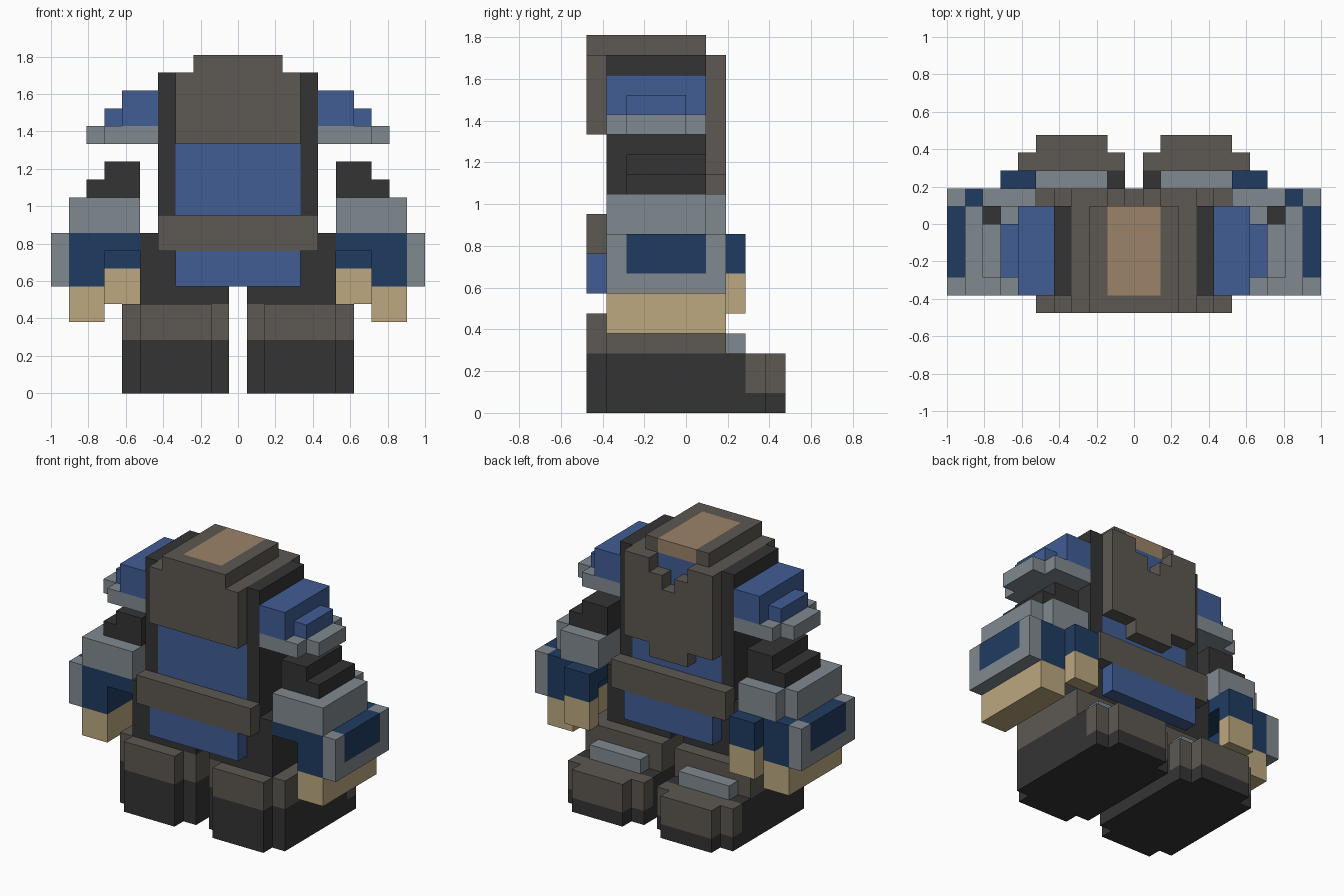
import bpy, bmesh
from mathutils import Matrix, Vector

cube = bpy.data.objects.get("Cube")
if cube:
    bpy.data.objects.remove(cube, do_unlink=True)

U = 2 / 21  # size of one block


def linear(c):
    c /= 255
    return c / 12.92 if c <= 0.04045 else ((c + 0.055) / 1.055) ** 2.4


def material(name, r, g, b):
    m = bpy.data.materials.new(name)
    m.use_nodes = True
    col = (linear(r), linear(g), linear(b), 1)
    m.diffuse_color = col
    m.node_tree.nodes["Principled BSDF"].inputs["Base Color"].default_value = col
    return m


brown = material("dark brown grey", 93, 88, 82)
black = material("charcoal", 52, 52, 52)
blue = material("cloth blue", 65, 93, 148)
navy = material("navy blue", 31, 60, 97)
grey = material("steel grey", 129, 138, 144)
tan = material("sand tan", 188, 168, 128)
skin = material("skin tan", 156, 131, 105)


def part(name, mat, *boxes, mirror=False):
    """Boxes are (x0, x1, y0, y1, z0, z1) in blocks."""
    bm = bmesh.new()
    for x0, x1, y0, y1, z0, z1 in boxes:
        centre = Vector((x0 + x1, y0 + y1, z0 + z1)) * U / 2
        size = Vector((x1 - x0, y1 - y0, z1 - z0)) * U
        bmesh.ops.create_cube(bm, size=1, matrix=Matrix.LocRotScale(centre, None, size))
    me = bpy.data.meshes.new(name)
    bm.to_mesh(me)
    bm.free()
    me.materials.append(mat)
    ob = bpy.data.objects.new(name, me)
    bpy.context.collection.objects.link(ob)
    if mirror:
        mod = ob.modifiers.new("Mirror", "MIRROR")
        mod.use_axis = (True, False, False)
        mod.use_mirror_merge = False
    return ob


# Torso: blue core between black sides
part("torso_core", blue, (-3.5, 3.5, -4, 1, 6, 17), (-2.5, 2.5, -4, 1, 17, 18))
part("torso_side", black, (3.5, 4.5, -4, 1, 6, 18), mirror=True)
part("hip", black, (0.5, 5.5, -4, 1, 5, 6), (4.5, 5.5, -4, 1, 6, 9), mirror=True)
part("belt", brown, (-4.5, 4.5, -5, -4, 8, 10), (-4.5, 4.5, 1, 2, 8, 10))
part("tunic_skirt", blue, (-3.5, 3.5, -5, -4, 6, 8), (-3.5, 3.5, 1, 2, 6, 8))

# Head: hair plate on one side, beard plate with a stepped notch on the other
part("hair_plate", brown, (-3.5, 3.5, -5, -4, 14, 18))
part("hair_edge", brown, (2.5, 3.5, -4, 1, 17, 18), mirror=True)
part("hair_top", brown, (1.5, 2.5, -5, 1, 18, 19), mirror=True)
part("hair_top_rim", brown, (-1.5, 1.5, -5, -4, 18, 19))
part("bald_crown", skin, (-1.5, 1.5, -4, 1, 18, 19))
part("beard_plate", brown, (-3.5, 3.5, 1, 2, 12, 16), (-1.5, 1.5, 1, 2, 11, 12))
part("beard_upper", brown, (0.5, 3.5, 1, 2, 16, 17), (1.5, 3.5, 1, 2, 17, 18),
     mirror=True)

# Shoulder pads
part("shoulder_pad", blue, (4.5, 6.5, -4, 1, 15, 17), (6.5, 7.5, -3, 0, 15, 16),
     mirror=True)
part("shoulder_rim", grey, (4.5, 7.5, -4, 1, 14, 15), (7.5, 8.5, -3, 0, 14, 15),
     mirror=True)

# Arms
part("upper_arm", black, (5.5, 7.5, -3, 1, 11, 13), (7.5, 8.5, -3, 1, 11, 12),
     mirror=True)
part("bracer", grey, (5.5, 9.5, -4, 1, 9, 11), (5.5, 8.5, 1, 2, 9, 11), mirror=True)
part("glove", navy, (5.5, 7.5, -4, 2, 8, 9), (7.5, 9.5, -4, 2, 6, 9),
     (5.5, 7.5, 2, 3, 7, 9), mirror=True)
part("fingers", tan, (7.5, 9.5, -4, 2, 4, 6), mirror=True)
part("thumb", tan, (5.5, 7.5, 2, 3, 5, 7), mirror=True)
part("hand_guard", grey, (9.5, 10.5, -4, -3, 6, 9), (9.5, 10.5, 1, 2, 6, 9),
     (9.5, 10.5, -3, 1, 6, 7), mirror=True)
part("hand_guard_panel", navy, (9.5, 10.5, -3, 1, 7, 9), mirror=True)

# Legs and boots
part("leg", brown, (0.5, 6.5, -4, 2, 3, 5), (1.5, 5.5, -5, -4, 3, 5), mirror=True)
part("boot", black, (0.5, 6.5, -4, 3, 0, 3), (1.5, 5.5, -5, -4, 0, 3),
     (0.5, 6.5, 3, 4, 0, 1), (1.5, 5.5, 4, 5, 0, 1), mirror=True)
part("boot_toe", brown, (0.5, 6.5, 3, 4, 1, 3), (1.5, 5.5, 4, 5, 1, 3), mirror=True)
part("boot_buckle", grey, (1.5, 5.5, 2, 3, 3, 4), mirror=True)
